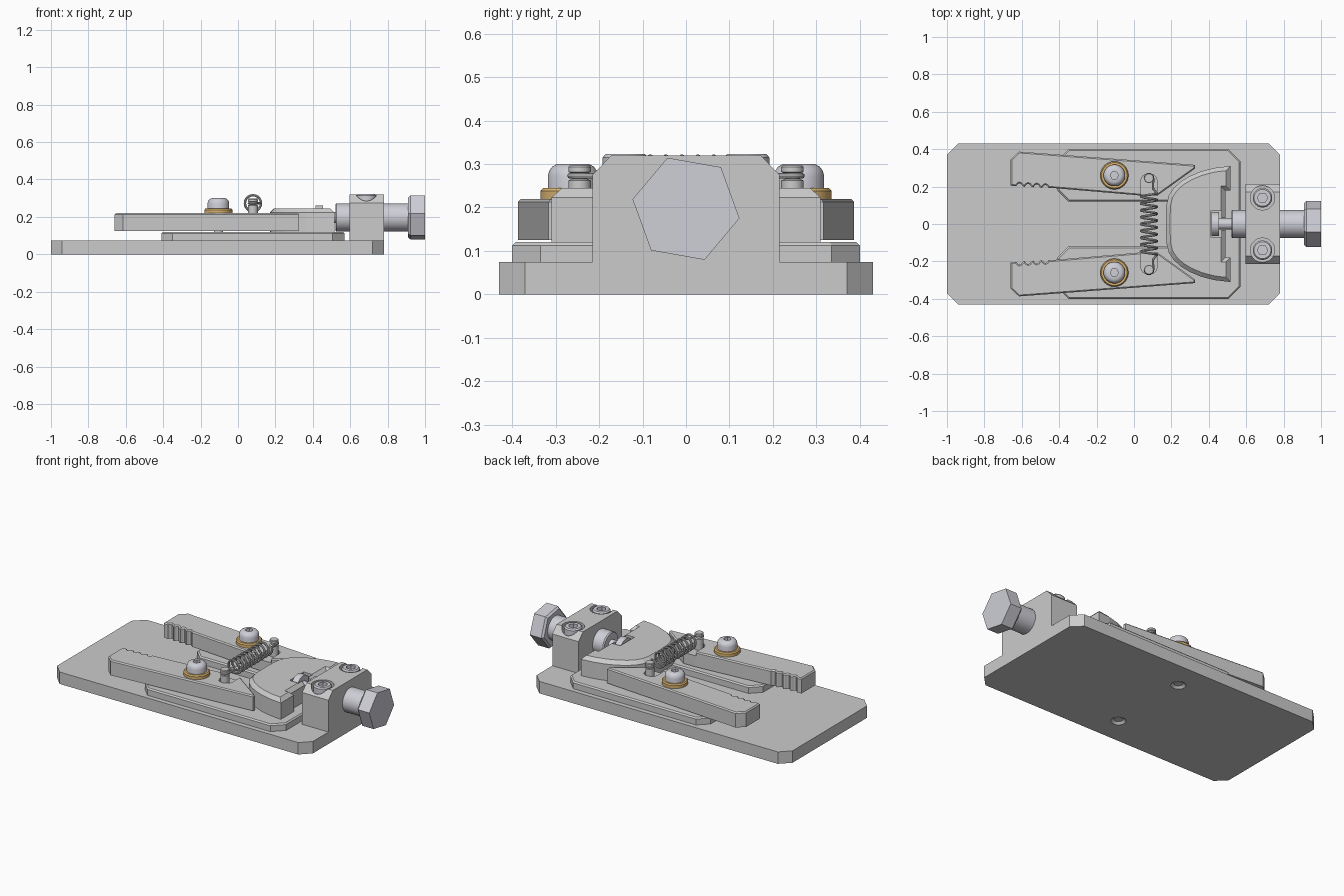
import bpy, bmesh, math
from mathutils import Matrix, Vector

if "Cube" in bpy.data.objects:
    bpy.data.objects.remove(bpy.data.objects["Cube"])


def material(name, rgb):
    m = bpy.data.materials.new(name)
    m.diffuse_color = (*rgb, 1)
    m.use_nodes = True
    m.node_tree.nodes["Principled BSDF"].inputs["Base Color"].default_value = m.diffuse_color
    return m


STEEL = material("steel", (0.62, 0.62, 0.68))
BRASS = material("brass", (0.70, 0.45, 0.16))


def finish(name, bm, mat=None):
    bmesh.ops.remove_doubles(bm, verts=bm.verts, dist=1e-5)
    bmesh.ops.recalc_face_normals(bm, faces=bm.faces)
    me = bpy.data.meshes.new(name)
    bm.to_mesh(me)
    bm.free()
    ob = bpy.data.objects.new(name, me)
    bpy.context.collection.objects.link(ob)
    if mat:
        me.materials.append(mat)
    return ob


def activate(ob):
    bpy.ops.object.select_all(action='DESELECT')
    ob.select_set(True)
    bpy.context.view_layer.objects.active = ob


def smooth(ob):
    activate(ob)
    bpy.ops.object.shade_smooth_by_angle(angle=math.radians(35))
    return ob


def prism(name, pts, z0, z1, mat=None, bevel=0):
    """Extrude an xy outline upward, optionally chamfering the top rim."""
    bm = bmesh.new()
    f = bm.faces.new([bm.verts.new((x, y, z0)) for x, y in pts])
    ext = bmesh.ops.extrude_face_region(bm, geom=[f])['geom']
    top = [v for v in ext if isinstance(v, bmesh.types.BMVert)]
    bmesh.ops.translate(bm, verts=top, vec=(0, 0, z1 - z0))
    bmesh.ops.recalc_face_normals(bm, faces=bm.faces)
    if bevel:
        rim = [e for e in bm.edges if all(v.co.z > z1 - 1e-5 for v in e.verts)]
        bmesh.ops.bevel(bm, geom=rim, offset=bevel, segments=1, affect='EDGES')
    return finish(name, bm, mat)


def lathe(name, prof, at, axis='Z', n=40, turn=0, mat=None):
    """Revolve (radius, height) pairs around an axis through a point."""
    bm = bmesh.new()
    rings = [[bm.verts.new((r * math.cos(turn + math.tau * i / n),
                            r * math.sin(turn + math.tau * i / n), h))
              for i in range(n)] for r, h in prof]
    for a, b in zip(rings, rings[1:]):
        for i in range(n):
            j = (i + 1) % n
            bm.faces.new((a[i], a[j], b[j], b[i]))
    bm.faces.new(rings[0])
    bm.faces.new(rings[-1])
    if axis == 'X':  # local x -> y, y -> z, z -> x
        rot = Matrix(((0, 0, 1), (1, 0, 0), (0, 1, 0))).to_4x4()
        bm.transform(rot)
    bm.transform(Matrix.Translation(Vector(at)))
    return finish(name, bm, mat)


def cut(ob, *cutters):
    for c in cutters:
        c.hide_render = True
        m = ob.modifiers.new("cut", 'BOOLEAN')
        m.operation, m.solver, m.object = 'DIFFERENCE', 'EXACT', c
        activate(ob)
        bpy.ops.object.modifier_apply(modifier=m.name)
        bpy.data.objects.remove(c)
    return ob


def tube(name, pts, r, mat=None):
    cu = bpy.data.curves.new(name, 'CURVE')
    cu.dimensions, cu.bevel_depth, cu.bevel_resolution = '3D', r, 2
    cu.use_fill_caps = True
    sp = cu.splines.new('POLY')
    sp.points.add(len(pts) - 1)
    for p, q in zip(sp.points, pts):
        p.co = (*q, 1)
    ob = bpy.data.objects.new(name, cu)
    bpy.context.collection.objects.link(ob)
    if mat:
        cu.materials.append(mat)
    activate(ob)
    bpy.ops.object.convert(target='MESH')
    return smooth(bpy.context.object)


PX, PY, NX, NY, AX = -0.105, 0.26, 0.08, 0.245, 0.197

# base plate with countersunk holes beneath the pivots
base = prism("base_plate", [(-1, -.37), (-.94, -.43), (.72, -.43), (.78, -.37),
                            (.78, .37), (.72, .43), (-.94, .43), (-1, .37)], 0, .075)
for s in (1, -1):
    cut(base, lathe("hole", [(.043, -.01), (.043, 0), (.027, .016), (.027, .09)], (PX, s * PY, 0)))

# U-shaped guide plate
half = [(-.41, .18), (-.35, .12), (.30, .12)]
outer = [(.57, .335), (.505, .40), (-.35, .40), (-.41, .34)]
guide = outer + half + [(x, -y) for x, y in reversed(outer + half)]
prism("guide_plate", guide, .075, .12, bevel=.008)

# sliding cam wedge with a T slot for the screw tip
arc = [(.17, 0), (.173, .10), (.185, .15), (.21, .19), (.25, .227), (.30, .257),
       (.36, .282), (.43, .30), (.515, .31), (.515, .18), (.488, .18)]
wedge = prism("cam_wedge", arc + [(x, -y) for x, y in reversed(arc[1:])], .115, .245, bevel=.022)
slot = [(.408, -.07), (.468, -.07), (.468, -.033), (.55, -.033),
        (.55, .033), (.468, .033), (.468, .07), (.408, .07)]
cut(wedge, prism("slot", slot, .128, .3))

# bracket block with chamfered shoulders, counterbores and screw bore
section = [(-.215, .07), (.215, .07), (.215, .275), (.172, .32), (-.172, .32), (-.215, .275)]
bm = bmesh.new()
loops = [[bm.verts.new((x, y, z)) for y, z in section] for x in (.597, .78)]
for i in range(6):
    j = (i + 1) % 6
    bm.faces.new((loops[0][i], loops[0][j], loops[1][j], loops[1][i]))
for l in loops:
    bm.faces.new(l)
block = finish("screw_block", bm)
cut(block, lathe("bore", [(.0755, .5), (.0755, .9)], (0, 0, AX), 'X'))
for s in (1, -1):
    cut(block, lathe("counterbore", [(.065, .262), (.065, .4)], (.687, s * .14, 0)))
smooth(block)

# adjusting screw and its hexagonal head
smooth(lathe("adjusting_screw", [(.065, .415), (.065, .455), (.03, .455), (.03, .52), (.07, .52),
                                 (.075, .527), (.075, .92)], (0, 0, AX), 'X', mat=STEEL))
lathe("hex_head", [(.113, .91), (.125, .922), (.125, 1.0)], (0, 0, AX), 'X', 6, math.radians(50), STEEL)

# lever outline with scalloped jaw
jaw = [(-.66, .205)]
for k in range(4):
    x0 = -.63 + k * .046
    jaw += [(x0 + .036 * t / 4, .202 - .003 * k + .016 * math.sin(math.pi * t / 4)) for t in range(5)]
lever_pts = jaw + [(-.44, .193), (.04, .152), (.125, .152), (.327, .297),
                   (.327, .316), (-.615, .387), (-.66, .345)]

for s, side in ((1, "back"), (-1, "front")):
    # clamp lever with a shallow spring pocket
    lever = prism(side + "_lever", [(x, s * y) for x, y in lever_pts], .125, .22, bevel=.007)
    r = .043
    pocket = [(NX + r * math.cos(a), s * (.228 + r * math.sin(a)))
              for a in (math.pi * i / 12 for i in range(13))]
    cut(lever, prism("pocket", [(NX + r, s * .13)] + pocket + [(NX - r, s * .13)], .195, .3))

    # pivot washer and button-head screw
    smooth(lathe(side + "_washer", [(.075, .218), (.075, .238), (.069, .245)], (PX, s * PY, 0), mat=BRASS))
    dome = [(.024, .01), (.024, .23), (.058, .23), (.058, .272), (.055, .284), (.048, .294), (.037, .30)]
    pivot = lathe(side + "_pivot_screw", dome, (PX, s * PY, 0), mat=STEEL)
    cut(pivot, lathe("socket", [(.022, .268), (.022, .4)], (PX, s * PY, 0), n=6))
    smooth(pivot)

    # block cap screw
    cap = lathe(side + "_cap_screw", [(.052, .255), (.052, .315), (.045, .323)], (.687, s * .14, 0), mat=STEEL)
    cut(cap, lathe("socket", [(.028, .288), (.028, .4)], (.687, s * .14, 0), n=6))
    smooth(cap)

    # grooved spring pin
    smooth(lathe(side + "_spring_pin", [(.026, .19), (.026, .262), (.017, .266), (.017, .278),
                                        (.026, .282), (.026, .293), (.023, .297)], (NX, s * NY, 0), n=24))

# tension spring with hooks round the pins
cz, cr, turns, ey = .273, .043, 9, .165
pts = []
for i in range(turns * 20 + 1):
    a = math.tau * i / 20
    pts.append((NX + cr * math.cos(a), -ey + 2 * ey * i / (turns * 20), cz + cr * math.sin(a)))


def hook(s):
    return [(NX + .022, s * (ey + .025), cz)] + [
        (NX + .022 * math.cos(math.pi * i / 8), s * (NY + .022 * math.sin(math.pi * i / 8)), cz)
        for i in range(9)]


tube("tension_spring", hook(-1)[::-1] + pts + hook(1), .0065)
